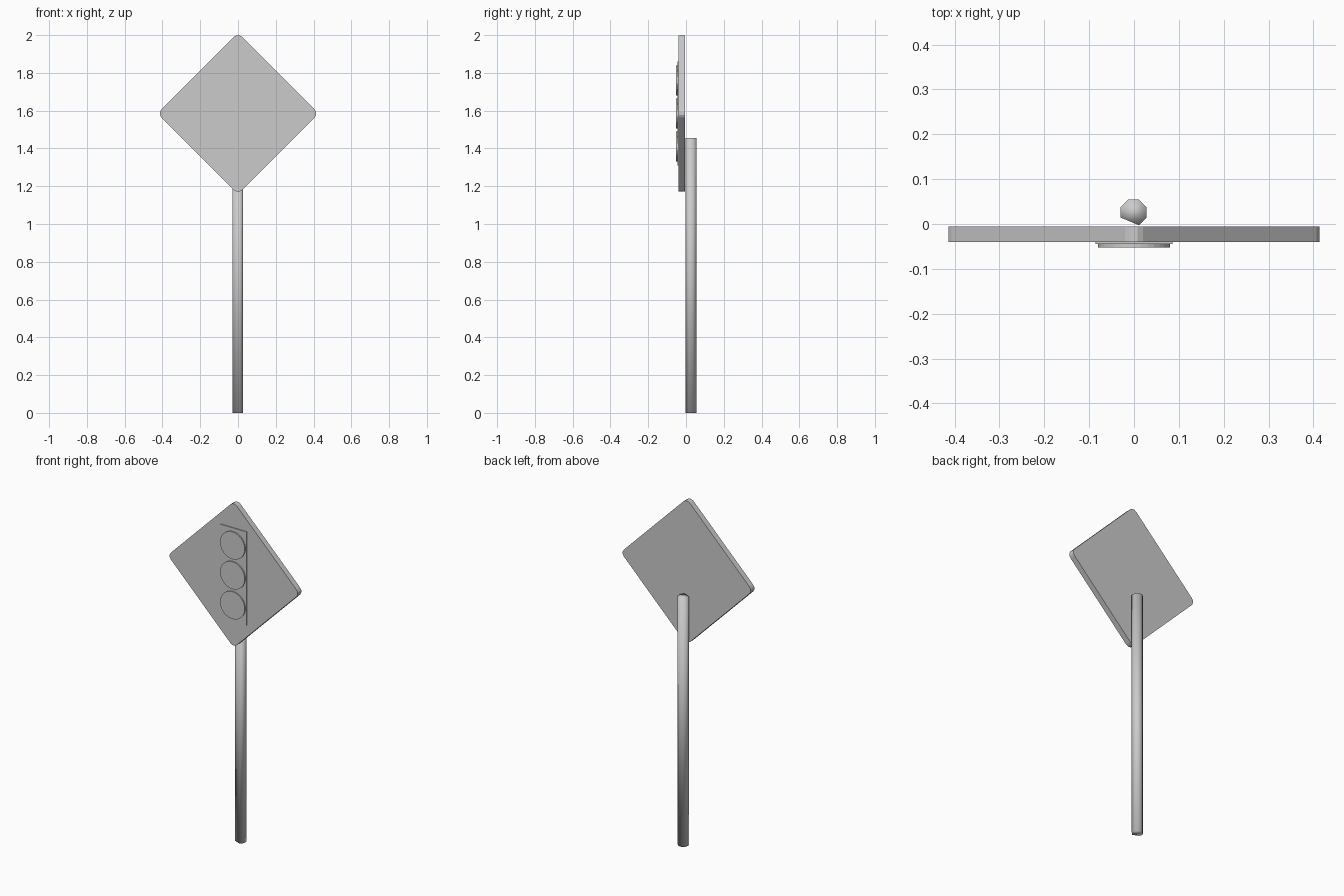
import bpy, bmesh, math
from mathutils import Matrix

cube = bpy.data.objects.get("Cube")
if cube:
    bpy.data.objects.remove(cube)

# One plain grey for everything
grey = bpy.data.materials.new("plain grey")
grey.use_nodes = True
grey.diffuse_color = (0.6, 0.6, 0.6, 1)
grey.node_tree.nodes["Principled BSDF"].inputs["Base Color"].default_value = (0.6, 0.6, 0.6, 1)

SIGN_Z = 1.585


def prism(name, outline, depth, matrix, smooth=False):
    """Extrude a flat outline along local z and place it with a matrix."""
    bm = bmesh.new()
    base = bm.faces.new([bm.verts.new((x, y, 0)) for x, y in outline])
    top = bmesh.ops.extrude_face_region(bm, geom=[base])["geom"]
    moved = [v for v in top if isinstance(v, bmesh.types.BMVert)]
    bmesh.ops.translate(bm, verts=moved, vec=(0, 0, depth))
    bmesh.ops.recalc_face_normals(bm, faces=bm.faces)
    bm.transform(matrix)
    for face in bm.faces:
        face.smooth = smooth
    mesh = bpy.data.meshes.new(name)
    bm.to_mesh(mesh)
    bm.free()
    mesh.materials.append(grey)
    obj = bpy.data.objects.new(name, mesh)
    bpy.context.collection.objects.link(obj)
    return obj


def facing_front(y, z):
    """Stand an outline upright so that it extrudes towards the front."""
    return Matrix.Translation((0, y, z)) @ Matrix.Rotation(math.pi / 2, 4, "X")


def ring(radius, count, start=0.0):
    angles = [start + math.tau * i / count for i in range(count)]
    return [(radius * math.cos(a), radius * math.sin(a)) for a in angles]


# Post: eight-sided with one front corner cut away, softly shaded
corners = ring(0.031, 8, math.pi / 8)
del corners[5]
prism("post", corners, 1.455, Matrix.Translation((-0.001, 0.026, 0)), smooth=True)

# Diamond panel with rounded corners
RADIUS, REACH, STEPS = 0.029, 0.386, 3
diamond = []
for side in range(4):
    turn = side * math.pi / 2
    for step in range(STEPS + 1):
        a = turn - math.pi / 4 + step * math.pi / 2 / STEPS
        diamond.append((REACH * math.cos(turn) + RADIUS * math.cos(a),
                        REACH * math.sin(turn) + RADIUS * math.sin(a)))
prism("sign_panel", diamond, 0.034, facing_front(-0.006, SIGN_Z))

# Raised signal symbol: a tall backing plate with three lamp discs
plate = [(-0.086, -0.275), (0.086, -0.275), (0.086, 0.275), (-0.086, 0.275)]
prism("signal_plate", plate, 0.005, facing_front(-0.04, SIGN_Z))
for label, offset in (("top", 0.175), ("middle", 0), ("bottom", -0.175)):
    prism(f"lamp_{label}", ring(0.08, 32), 0.007, facing_front(-0.045, SIGN_Z + offset))
